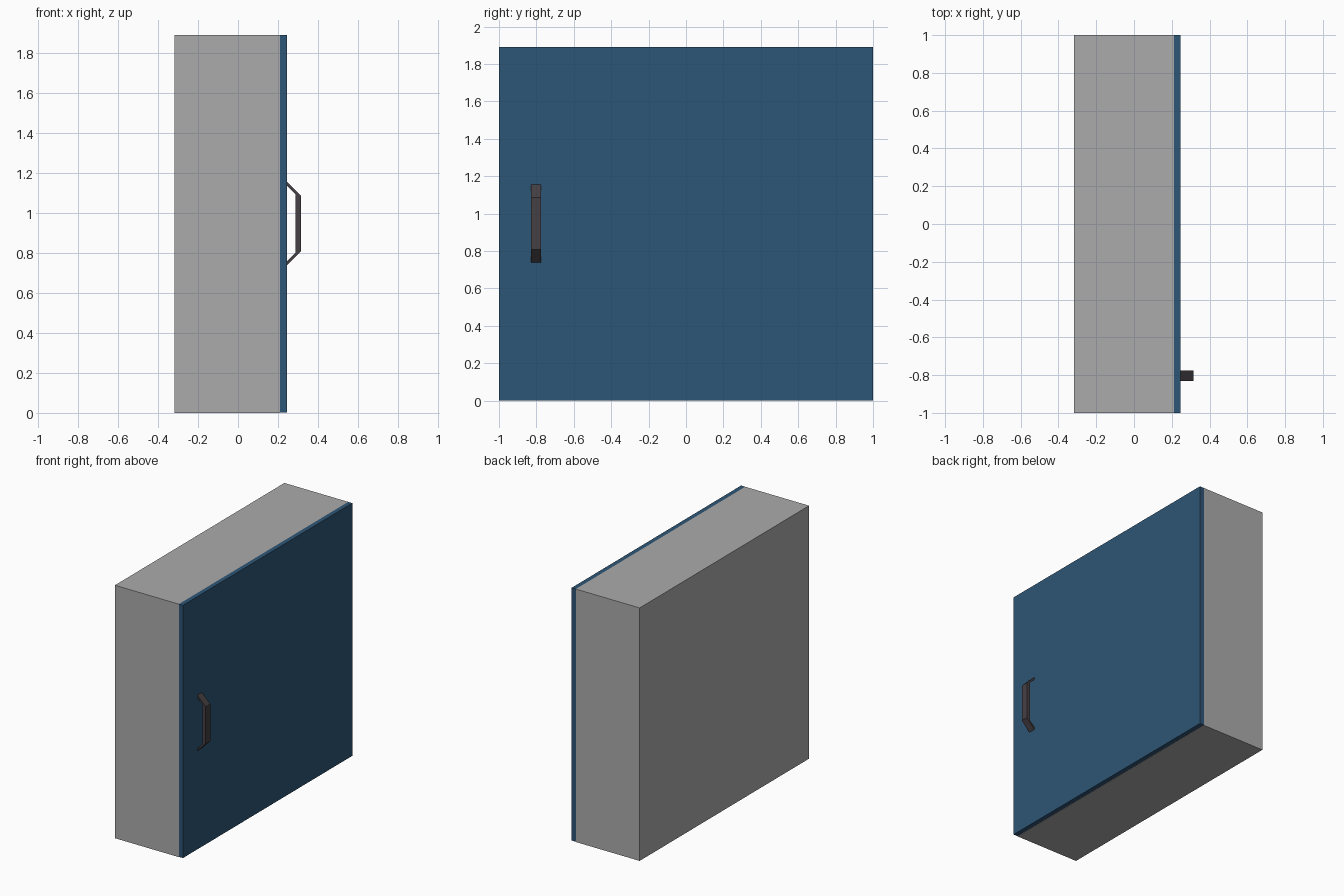
import bpy

if "Cube" in bpy.data.objects:
    bpy.data.objects.remove(bpy.data.objects["Cube"])


def material(name, rgb):
    m = bpy.data.materials.new(name)
    m.diffuse_color = (*rgb, 1)
    m.use_nodes = True
    m.node_tree.nodes["Principled BSDF"].inputs["Base Color"].default_value = m.diffuse_color
    return m


def extrude_profile(name, profile, y0, y1, mat):
    """Extrude a closed (x, z) outline along y."""
    n = len(profile)
    verts = [(x, y, z) for y in (y0, y1) for x, z in profile]
    faces = [tuple(range(n)), tuple(reversed(range(n, 2 * n)))]
    faces += [(i, i + n, (i + 1) % n + n, (i + 1) % n) for i in range(n)]
    me = bpy.data.meshes.new(name)
    me.from_pydata(verts, [], faces)
    me.materials.append(mat)
    ob = bpy.data.objects.new(name, me)
    bpy.context.collection.objects.link(ob)
    return ob


def rect(x0, x1, z0, z1):
    return [(x0, z0), (x1, z0), (x1, z1), (x0, z1)]


grey = material("grey", (0.41, 0.41, 0.41))
blue = material("blue", (0.027, 0.092, 0.18))
dark = material("dark_metal", (0.06, 0.05, 0.056))

# Cabinet body and full-size door panel
extrude_profile("cabinet_body", rect(-0.317, 0.211, 0, 1.89), -1, 1, grey)
extrude_profile("door", rect(0.211, 0.245, 0.002, 1.89), -1, 1, blue)

# Handle: upper half of the bracket outline, mirrored about its mid height
mid = 0.947
half = [(0.245, 0.190), (0.287, 0.148)]
outer = [(0.314, 0.139), (0.245, 0.208)]
upper = outer[::-1]
profile = ([(x, mid + h) for x, h in upper]
           + [(x, mid - h) for x, h in outer]
           + [(x, mid - h) for x, h in half]
           + [(x, mid + h) for x, h in half[::-1]])
extrude_profile("handle", profile[::-1], -0.83, -0.776, dark)
